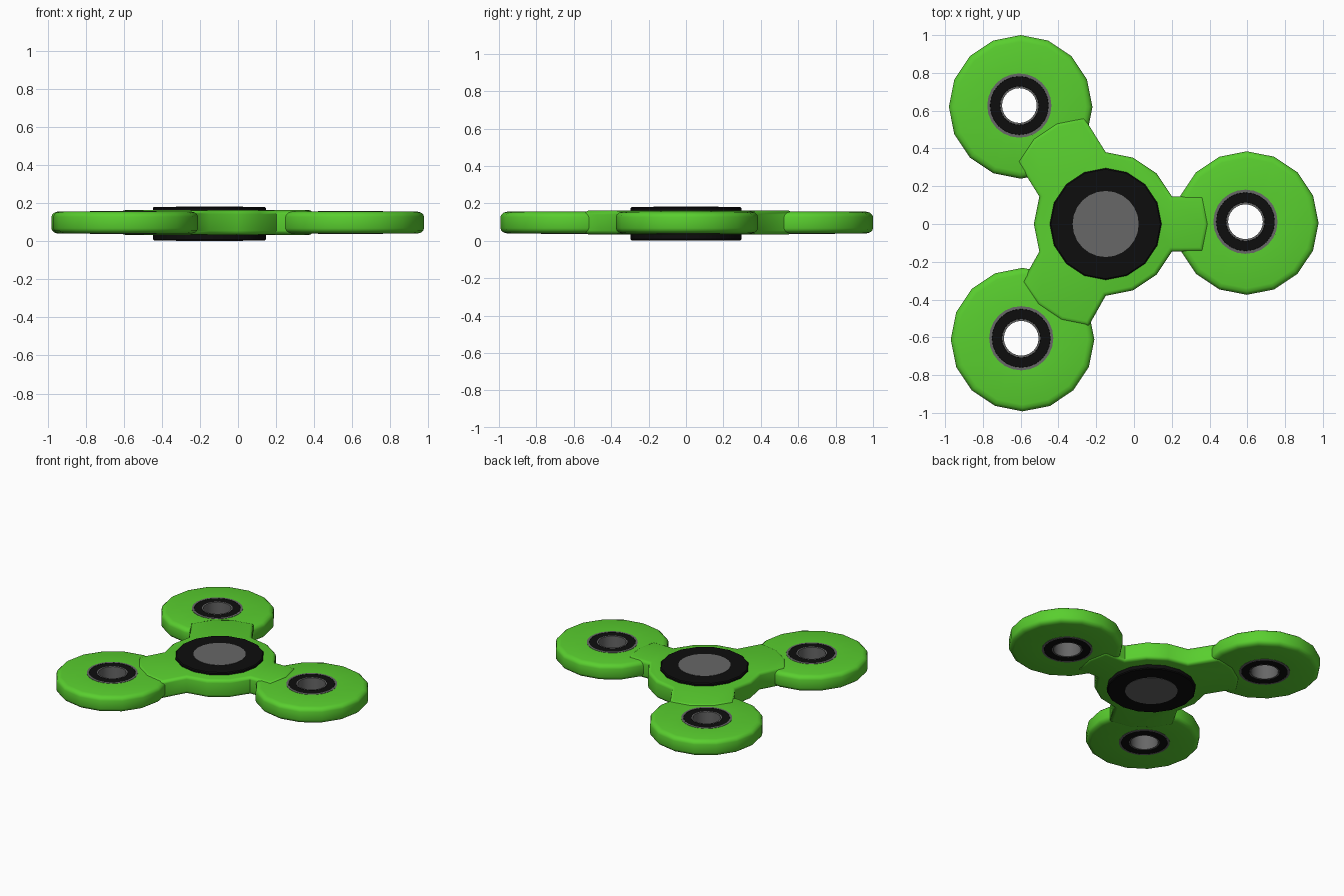
import bpy, bmesh, math

if "Cube" in bpy.data.objects:
    bpy.data.objects.remove(bpy.data.objects["Cube"])

def material(name, rgb):
    m = bpy.data.materials.new(name)
    m.diffuse_color = (*rgb, 1)
    m.use_nodes = True
    m.node_tree.nodes["Principled BSDF"].inputs["Base Color"].default_value = m.diffuse_color
    return m

GREEN = material("bright_green", (0.10, 0.62, 0.028))
BLACK = material("black", (0.004, 0.004, 0.004))
GREY = material("steel_grey", (0.135, 0.135, 0.135))

def finish(bm, name, mats, loc=(0, 0, 0), angle=50):
    bmesh.ops.recalc_face_normals(bm, faces=bm.faces)
    me = bpy.data.meshes.new(name)
    bm.to_mesh(me)
    bm.free()
    for m in mats:
        me.materials.append(m)
    ob = bpy.data.objects.new(name, me)
    bpy.context.collection.objects.link(ob)
    ob.location = loc
    bpy.ops.object.select_all(action='DESELECT')
    ob.select_set(True)
    bpy.context.view_layer.objects.active = ob
    bpy.ops.object.shade_smooth_by_angle(angle=math.radians(angle))
    return ob

def lathe(name, profile, seg, mats, loc, slots=None, angle=50):
    """Spin a closed (r, z) loop about z; slots gives a material per profile edge."""
    bm = bmesh.new()
    rings = [[bm.verts.new((r * math.cos(2 * math.pi * i / seg),
                            r * math.sin(2 * math.pi * i / seg), z))
              for i in range(seg)] for r, z in profile]
    n = len(rings)
    for k in range(n):
        a, b = rings[k], rings[(k + 1) % n]
        for i in range(seg):
            j = (i + 1) % seg
            f = bm.faces.new((a[i], a[j], b[j], b[i]))
            f.material_index = slots[k] if slots else 0
    return finish(bm, name, mats, loc, angle)

MID = 0.0975   # mid height of the lobes

def mirrored(half):
    """Upper half of a profile (inside to outside) plus its reflection about z = 0."""
    return half + [(r, -z) for r, z in reversed(half)]

# Three weighted lobes, each holding a ring bearing
lobes = {"right": (0.597, 0.005), "back_left": (-0.60, 0.62), "front_left": (-0.59, -0.612)}
for side, (x, y) in lobes.items():
    lathe("lobe_" + side,
          mirrored([(0.16, 0.058), (0.345, 0.058), (0.363, 0.053), (0.375, 0.043), (0.38, 0.03)]),
          16, [GREEN], (x, y, MID))
    # steel outer race, black seal, steel inner race and bore
    lathe("bearing_" + side,
          mirrored([(0.092, 0.060), (0.102, 0.060), (0.103, 0.059), (0.154, 0.059),
                    (0.155, 0.060), (0.170, 0.060)]),
          24, [GREY, BLACK], (x - 0.007, y + 0.007, MID),
          [0, 1, 1, 1, 0, 0, 0, 1, 1, 1, 0, 0], 30)

# Hub with three arms: 16-sided ring with runs of edges pushed outwards
HUB, R = (-0.15, 0.0), 0.38
pushes = {(-1, 1): (0.165, 0.0), (4, 7): (-0.115, 0.185), (9, 12): (-0.09, -0.16)}
outline = []
for i in range(-1, 15):
    a = math.radians(22.5 * i)
    p = (HUB[0] + R * math.cos(a), HUB[1] + R * math.sin(a))
    for (first, last), (dx, dy) in pushes.items():
        if first <= i <= last:
            q = (p[0] + dx, p[1] + dy)
            outline += [p, q] if i == first else [q, p] if i == last else [q]
            break
    else:
        outline.append(p)
bm = bmesh.new()
base = bm.faces.new([bm.verts.new((x, y, 0.033)) for x, y in outline])
ext = bmesh.ops.extrude_face_region(bm, geom=[base])
bmesh.ops.translate(bm, vec=(0, 0, 0.13),
                    verts=[v for v in ext["geom"] if isinstance(v, bmesh.types.BMVert)])
rims = [e for e in bm.edges if abs(e.verts[0].co.z - e.verts[1].co.z) < 1e-5]
bmesh.ops.bevel(bm, geom=rims, offset=0.022, segments=3, profile=0.5, affect='EDGES')
finish(bm, "hub_and_arms", [GREEN])

# Centre cap on both sides: black grip disc with a grey inset
def disc(name, radius, depth, z, seg, mat, bevel=0.0):
    bm = bmesh.new()
    bmesh.ops.create_cone(bm, cap_ends=True, segments=seg, radius1=radius, radius2=radius, depth=depth)
    if bevel:
        rim = [e for e in bm.edges if abs(e.verts[0].co.z - e.verts[1].co.z) < 1e-5]
        bmesh.ops.bevel(bm, geom=rim, offset=bevel, segments=1, affect='EDGES')
    finish(bm, name, [mat], (*HUB, z), 30)

disc("centre_cap", 0.296, 0.178, 0.0915, 16, BLACK, 0.006)
for name, z in (("top", 0.1795), ("bottom", 0.0035)):
    disc("cap_inset_" + name, 0.175, 0.006, z, 24, GREY)
